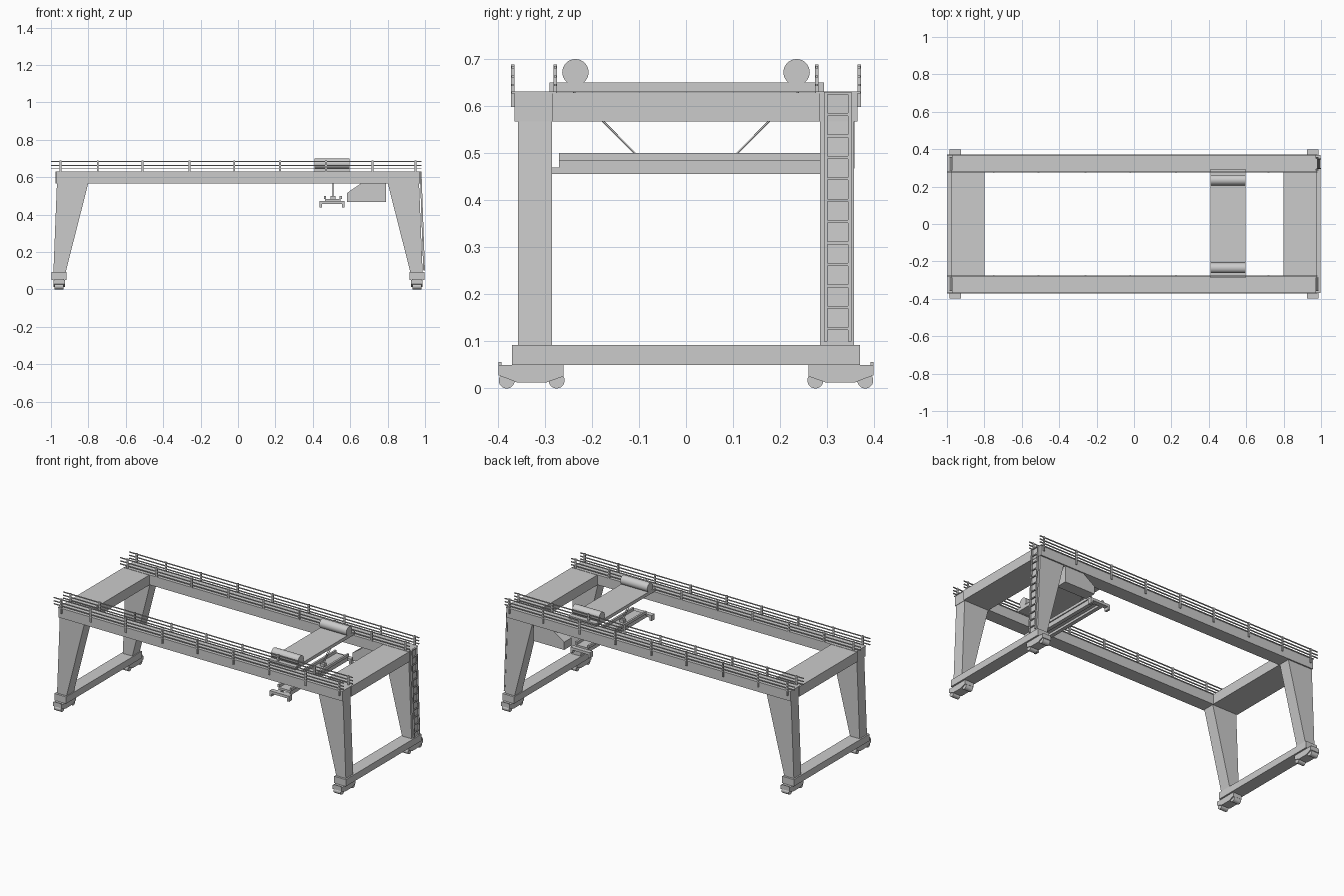
import bpy, bmesh
from math import pi
from mathutils import Vector

if "Cube" in bpy.data.objects:
    bpy.data.objects.remove(bpy.data.objects["Cube"])


def finish(name, bm):
    bmesh.ops.recalc_face_normals(bm, faces=bm.faces)
    me = bpy.data.meshes.new(name)
    bm.to_mesh(me)
    bm.free()
    ob = bpy.data.objects.new(name, me)
    bpy.context.collection.objects.link(ob)
    return ob


def add_box(bm, x0, x1, y0, y1, z0, z1):
    vs = bmesh.ops.create_cube(bm, size=1)['verts']
    for v in vs:
        v.co = Vector((x1 if v.co.x > 0 else x0, y1 if v.co.y > 0 else y0, z1 if v.co.z > 0 else z0))


def boxes(name, *dims):
    bm = bmesh.new()
    for d in dims:
        add_box(bm, *d)
    return finish(name, bm)


def prism(name, pts, axis, a, b):
    """Extrude a 2D profile: axis 'y' takes (x, z) points, axis 'x' takes (y, z) points."""
    bm = bmesh.new()
    place = (lambda p, t: (p[0], t, p[1])) if axis == 'y' else (lambda p, t: (t, p[0], p[1]))
    face = bm.faces.new([bm.verts.new(place(p, a)) for p in pts])
    out = bmesh.ops.extrude_face_region(bm, geom=[face])['geom']
    shift = Vector(place((0, 0), b - a))
    bmesh.ops.translate(bm, vec=shift, verts=[g for g in out if isinstance(g, bmesh.types.BMVert)])
    return finish(name, bm)


def rod(name, p, q, r, n=8):
    p, q = Vector(p), Vector(q)
    bm = bmesh.new()
    bmesh.ops.create_cone(bm, cap_ends=True, segments=n, radius1=r, radius2=r, depth=(q - p).length)
    rot = (q - p).to_track_quat('Z', 'Y').to_matrix().to_4x4()
    bmesh.ops.transform(bm, matrix=rot, verts=bm.verts)
    bmesh.ops.translate(bm, vec=(p + q) / 2, verts=bm.verts)
    ob = finish(name, bm)
    for f in ob.data.polygons:
        f.use_smooth = len(f.vertices) == 4
    return ob


# Main girders with walkway plates, and railings on both edges
posts = [-0.95, -0.75, -0.51, -0.26, -0.02, 0.225, 0.47, 0.72, 0.95]
for s, side in ((-1, 'front'), (1, 'back')):
    boxes(side + '_girder', (-0.97, 0.97, *sorted((s * 0.28, s * 0.365)), 0.567, 0.627))
    boxes(side + '_walkway', (-0.972, 0.972, *sorted((s * 0.275, s * 0.371)), 0.627, 0.631))
    for y, z0, edge in ((s * 0.368, 0.598, 'outer'), (s * 0.278, 0.628, 'inner')):
        dims = [(x - 0.005, x + 0.005, y - 0.004, y + 0.004, z0, 0.688) for x in posts]
        dims += [(-1.0, 0.98, y - 0.003, y + 0.003, z - 0.0025, z + 0.0025) for z in (0.645, 0.663, 0.683)]
        boxes(f'{side}_{edge}_railing', *dims)

# End frames: cross beam, tapered legs, sill beam, bogies and wheels
for s, end in ((-1, 'left'), (1, 'right')):
    boxes(end + '_cross_beam', (*sorted((s * 0.80, s * 0.975)), -0.285, 0.285, 0.567, 0.629))
    boxes(end + '_sill_beam', (*sorted((s * 0.916, s * 0.996)), -0.37, 0.37, 0.05, 0.092))
    for t, side in ((-1, 'front'), (1, 'back')):
        prism(f'{end}_{side}_leg',
              [(s * 0.80, 0.57), (s * 0.968, 0.57), (s * 0.987, 0.09), (s * 0.922, 0.09)],
              'y', t * 0.285, t * 0.357)
        prof = [(0.398, 0.05), (0.398, 0.028), (0.36, 0.013), (0.296, 0.013), (0.26, 0.026), (0.26, 0.05)]
        prism(f'{end}_{side}_bogie', [(t * y, z) for y, z in prof], 'x', s * 0.926, s * 0.986)
        boxes(f'{end}_{side}_buffer', (*sorted((s * 0.93, s * 0.982)), *sorted((t * 0.392, t * 0.398)), 0.045, 0.056))
        for y in (0.275, 0.381):
            rod(f'{end}_{side}_wheel', (s * 0.932, t * y, 0.017), (s * 0.98, t * y, 0.017), 0.017, 24)

# Trolley with two hoist drums
boxes('trolley', (0.41, 0.595, -0.29, 0.293, 0.63, 0.65))
for s, side in ((-1, 'front'), (1, 'back')):
    rod(side + '_drum', (0.41, s * 0.235, 0.672), (0.595, s * 0.235, 0.672), 0.028, 32)
    for x in (0.503, 0.512):
        rod(side + '_rope', (x, s * 0.24, 0.632), (x, s * 0.105, 0.496), 0.002, 6)

# Lifting spreader: long beams, deck, end bars with corner feet
boxes('spreader_deck', (0.466, 0.549, -0.27, 0.29, 0.47, 0.483))
boxes('spreader_beams', (0.459, 0.471, -0.27, 0.29, 0.483, 0.5),
      (0.543, 0.555, -0.27, 0.29, 0.483, 0.5))
boxes('spreader_rope_block', (0.495, 0.52, -0.12, -0.095, 0.483, 0.5),
      (0.495, 0.52, 0.095, 0.12, 0.483, 0.5))
boxes('spreader_slides', (0.466, 0.49, -0.3, 0.3, 0.456, 0.47), (0.525, 0.549, -0.3, 0.3, 0.456, 0.47))
for s, side in ((-1, 'front'), (1, 'back')):
    y = sorted((s * 0.287, s * 0.315))
    boxes(side + '_spreader_end', (0.436, 0.57, *y, 0.456, 0.472),
          (0.436, 0.45, *y, 0.438, 0.456), (0.556, 0.57, *y, 0.438, 0.456))

# Operator cabin under the back girder
prism('cabin', [(0.582, 0.467), (0.79, 0.467), (0.79, 0.568), (0.66, 0.568), (0.582, 0.515)], 'y', 0.287, 0.358)

# Ladder leaning along the right back leg
def ladder_x(z):
    return 0.975 + (0.63 - z) * 0.035

for y in (0.297, 0.348):
    prism('ladder_rail', [(ladder_x(0.63) - 0.003, 0.63), (ladder_x(0.63) + 0.006, 0.63),
                          (ladder_x(0.1) + 0.006, 0.1), (ladder_x(0.1) - 0.003, 0.1)], 'y', y - 0.0035, y + 0.0035)
rungs = []
for i in range(12):
    z = 0.127 + i * 0.0455
    rungs.append((ladder_x(z) - 0.002, ladder_x(z) + 0.005, 0.297, 0.348, z - 0.003, z + 0.003))
boxes('ladder_rungs', *rungs)
